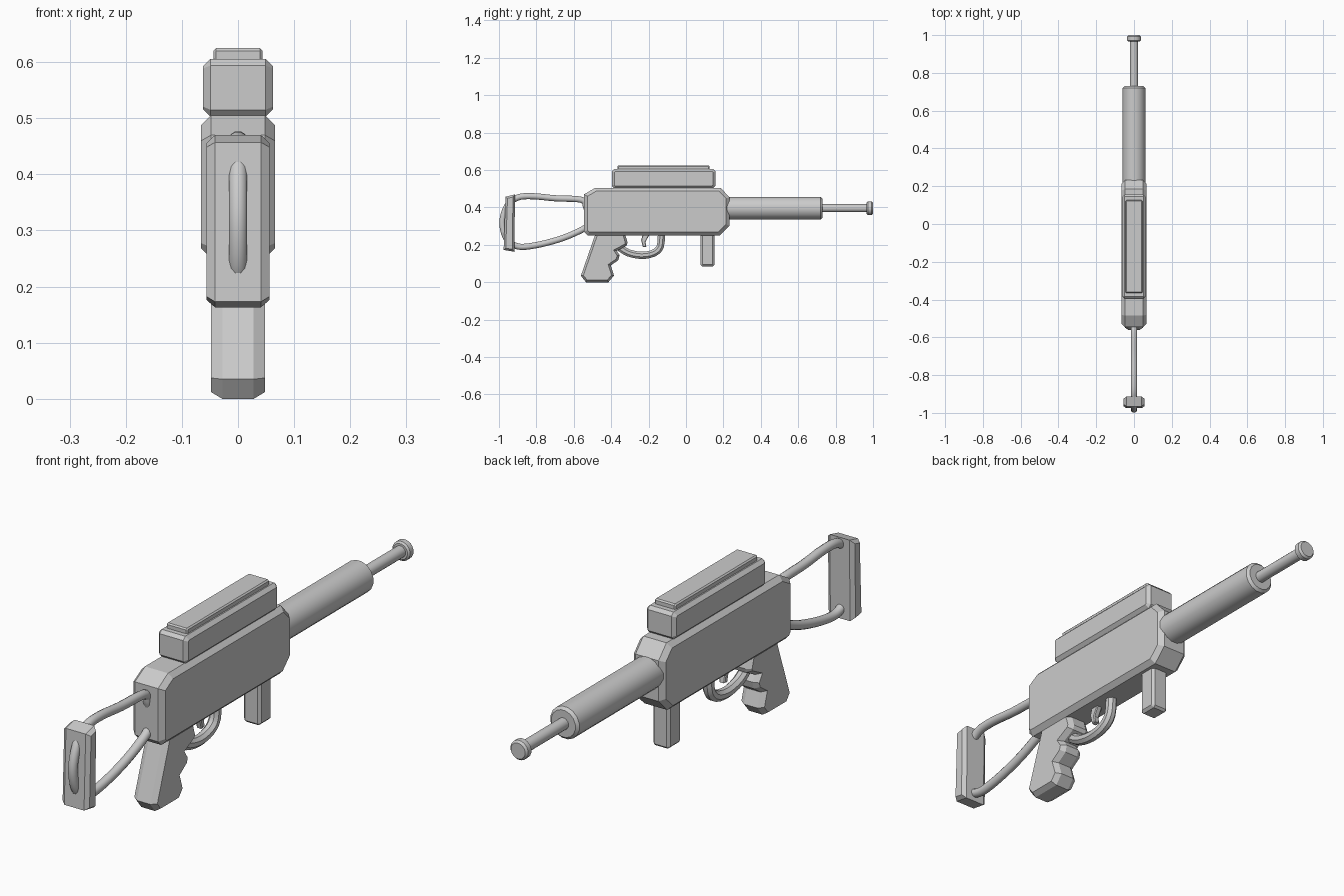
import bpy, bmesh, math
from mathutils import Vector

if "Cube" in bpy.data.objects:
    bpy.data.objects.remove(bpy.data.objects["Cube"])

grey = bpy.data.materials.new("plain_grey")
grey.diffuse_color = (0.6, 0.6, 0.6, 1)
grey.use_nodes = True
grey.node_tree.nodes["Principled BSDF"].inputs["Base Color"].default_value = grey.diffuse_color


def finish(name, bm, smooth=False):
    bmesh.ops.recalc_face_normals(bm, faces=bm.faces)
    me = bpy.data.meshes.new(name)
    bm.to_mesh(me)
    bm.free()
    me.materials.append(grey)
    ob = bpy.data.objects.new(name, me)
    bpy.context.collection.objects.link(ob)
    if smooth:
        bpy.ops.object.select_all(action='DESELECT')
        ob.select_set(True)
        bpy.context.view_layer.objects.active = ob
        bpy.ops.object.shade_smooth_by_angle(angle=math.radians(35))
    return ob


def inset(pts, d):
    """Mitred inward offset of a counter-clockwise (y, z) outline."""
    out = []
    for i, p in enumerate(pts):
        p = Vector(p)
        a = (p - Vector(pts[i - 1])).normalized()
        b = (Vector(pts[(i + 1) % len(pts)]) - p).normalized()
        na, nb = Vector((-a.y, a.x)), Vector((-b.y, b.x))
        out.append(p + (na + nb) * d / (1 + na.dot(nb)))
    return out


def slab(name, pts, half, bevel, rim):
    """Side outline extruded across x, with chamfered rims on both sides."""
    bm = bmesh.new()
    small = inset(pts, rim)
    loops = []
    for x, outline in ((-half, small), (-half + bevel, pts), (half - bevel, pts), (half, small)):
        loops.append([bm.verts.new((x, p[0], p[1])) for p in outline])
    n = len(pts)
    for a, b in zip(loops, loops[1:]):
        for i in range(n):
            j = (i + 1) % n
            bm.faces.new((a[i], a[j], b[j], b[i]))
    bm.faces.new(loops[0])
    bm.faces.new(loops[-1])
    return finish(name, bm)


def box(y0, y1, z0, z1, c):
    """Rectangle outline with cut corners."""
    return [(y0 + c, z0), (y1 - c, z0), (y1, z0 + c), (y1, z1 - c),
            (y1 - c, z1), (y0 + c, z1), (y0, z1 - c), (y0, z0 + c)]


def turned(name, stations, z, sides=16):
    """Round part along y from (y, radius) stations."""
    bm = bmesh.new()
    rings = []
    for y, r in stations:
        angles = [2 * math.pi * (k + 0.5) / sides for k in range(sides)]
        rings.append([bm.verts.new((r * math.cos(t), y, z + r * math.sin(t))) for t in angles])
    for a, b in zip(rings, rings[1:]):
        for i in range(sides):
            j = (i + 1) % sides
            bm.faces.new((a[i], a[j], b[j], b[i]))
    bm.faces.new(rings[0])
    bm.faces.new(rings[-1])
    return finish(name, bm, True)


def tube(name, pts, r, sides, closed, steps=5):
    """Tube swept along a smooth path through (y, z) points."""
    P = [Vector(p) for p in pts]
    n = len(P)
    get = (lambda i: P[i % n]) if closed else (lambda i: P[max(0, min(n - 1, i))])
    path = []
    for i in range(n if closed else n - 1):
        a, b, c, d = (get(i + k) for k in (-1, 0, 1, 2))
        for s in range(steps):
            t = s / steps
            path.append(0.5 * (2 * b + (c - a) * t + (2 * a - 5 * b + 4 * c - d) * t * t
                               + (3 * b - a - 3 * c + d) * t ** 3))
    if not closed:
        path.append(P[-1])
    bm = bmesh.new()
    rings = []
    m = len(path)
    for i, p in enumerate(path):
        nxt = path[(i + 1) % m] if closed or i < m - 1 else p
        prv = path[i - 1] if closed or i > 0 else p
        t = (nxt - prv).normalized()
        ring = []
        for k in range(sides):
            ang = 2 * math.pi * (k + 0.5) / sides
            q = p + Vector((-t.y, t.x)) * r * math.sin(ang)
            ring.append(bm.verts.new((r * math.cos(ang), q.x, q.y)))
        rings.append(ring)
    for i in range(m if closed else m - 1):
        a, b = rings[i], rings[(i + 1) % m]
        for k in range(sides):
            j = (k + 1) % sides
            bm.faces.new((a[k], a[j], b[j], b[k]))
    if not closed:
        bm.faces.new(rings[0])
        bm.faces.new(rings[-1])
    return finish(name, bm, True)


# Main body and the box on top of it
slab("body", [(-0.525, 0.25), (0.18, 0.25), (0.232, 0.302), (0.232, 0.455), (0.185, 0.505),
              (-0.485, 0.505), (-0.545, 0.47), (-0.545, 0.27)], 0.066, 0.018, 0.018)
slab("top_box", box(-0.396, 0.157, 0.503, 0.606, 0.012), 0.062, 0.013, 0.013)
slab("top_plate", box(-0.366, 0.126, 0.600, 0.625, 0.005), 0.044, 0.005, 0.005)

# Barrel
turned("barrel_jacket", [(0.2, 0.061), (0.72, 0.061), (0.73, 0.051)], 0.396)
turned("barrel", [(0.7, 0.022), (0.98, 0.022)], 0.396)
turned("muzzle", [(0.966, 0.03), (0.972, 0.037), (0.992, 0.037), (1.0, 0.03)], 0.396)

# Grip with finger grooves, and front grip
slab("grip", [(-0.535, 0.0), (-0.415, 0.0), (-0.385, 0.036), (-0.402, 0.09), (-0.362, 0.118),
              (-0.355, 0.145), (-0.37, 0.168), (-0.318, 0.195), (-0.312, 0.212),
              (-0.328, 0.265), (-0.482, 0.265), (-0.562, 0.035)], 0.048, 0.02, 0.012)
slab("front_grip", box(0.078, 0.153, 0.085, 0.27, 0.008), 0.036, 0.01, 0.01)

# Trigger and its guard
slab("trigger", [(-0.24, 0.225), (-0.23, 0.187), (-0.212, 0.19), (-0.217, 0.215),
                 (-0.192, 0.26), (-0.23, 0.26)], 0.012, 0.004, 0.003)
tube("trigger_guard", [(-0.36, 0.19), (-0.31, 0.158), (-0.24, 0.144), (-0.175, 0.155),
                       (-0.138, 0.19), (-0.131, 0.265)], 0.021, 8, False, 3)

# Stock: closed tube loop through the butt pad
tube("stock_loop", [(-0.56, 0.441), (-0.7, 0.449), (-0.82, 0.46), (-0.9, 0.453), (-0.955, 0.41),
                    (-0.982, 0.32), (-0.958, 0.23), (-0.9, 0.192), (-0.82, 0.195), (-0.7, 0.223),
                    (-0.6, 0.26), (-0.53, 0.3), (-0.52, 0.35), (-0.535, 0.405)], 0.017, 12, True)
slab("butt_pad", [(-0.975, 0.173), (-0.918, 0.163), (-0.914, 0.47), (-0.965, 0.457)],
     0.056, 0.015, 0.011)
